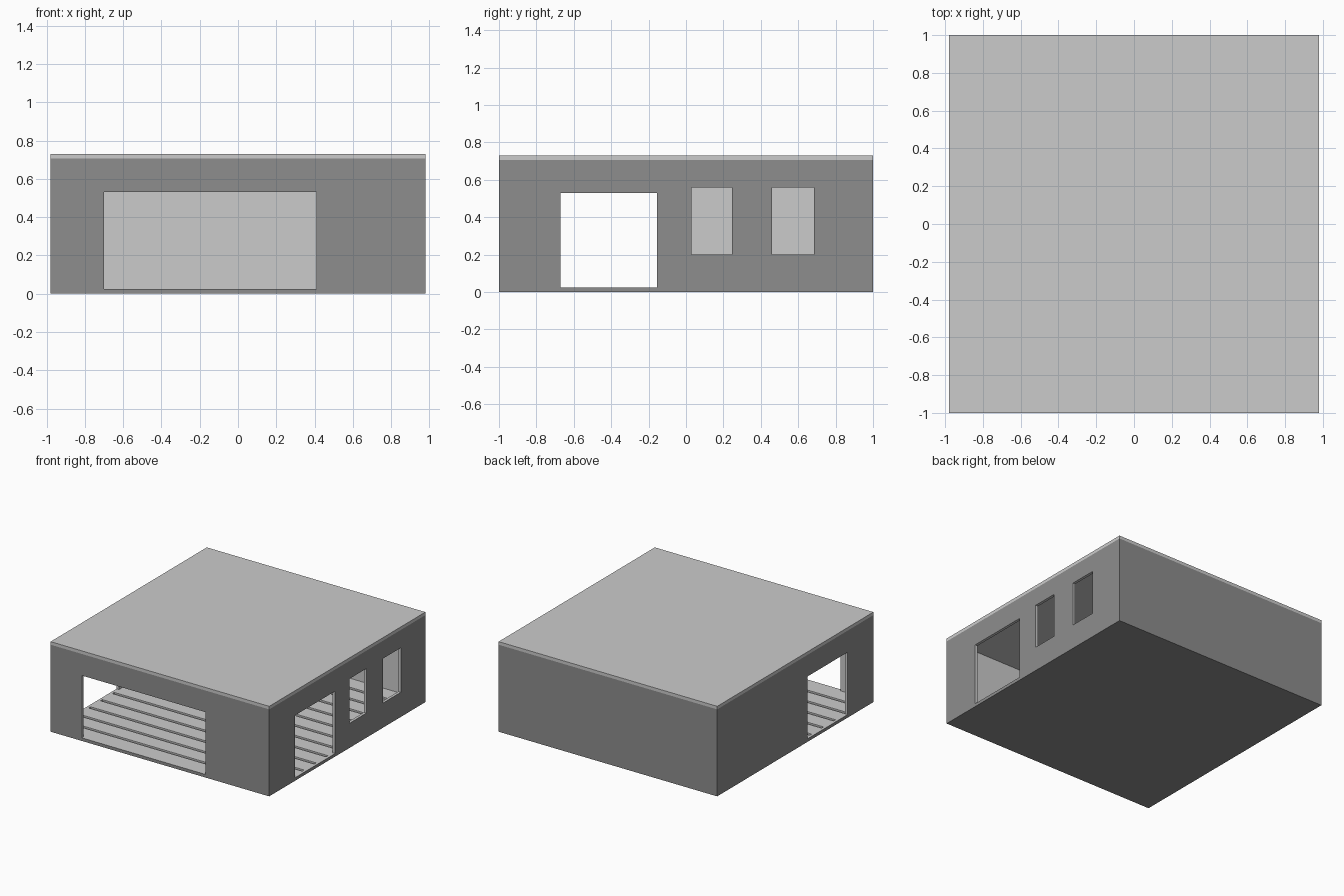
import bpy

if "Cube" in bpy.data.objects:
    bpy.data.objects.remove(bpy.data.objects["Cube"])

W, D, H = 0.98, 1.0, 0.705      # half width, half depth, wall height
ROOF = 0.025                    # roof slab thickness
T = 0.022                       # wall thickness
BASE, FLOOR = 0.012, 0.025      # base slab top, floor board top


def material(name, v):
    m = bpy.data.materials.new(name)
    m.diffuse_color = (v, v, v, 1)
    m.use_nodes = True
    m.node_tree.nodes["Principled BSDF"].inputs["Base Color"].default_value = m.diffuse_color
    return m


dark = material("dark_cladding", 0.27)
light = material("light_lining", 0.8)


def box(name, x, y, z, mat=None):
    """Box from (min, max) ranges on each axis."""
    mid = [(a + b) / 2 for a, b in (x, y, z)]
    bpy.ops.mesh.primitive_cube_add(size=1, location=mid)
    ob = bpy.context.object
    ob.name = name
    ob.scale = [b - a for a, b in (x, y, z)]
    bpy.ops.object.transform_apply(location=False, rotation=False, scale=True)
    if mat:
        ob.data.materials.append(mat)
    return ob


def cut(target, name, x, y, z):
    """Cut a light-lined box out of the target."""
    cutter = box(name, x, y, z, light)
    cutter.hide_render = True
    mod = target.modifiers.new(name, 'BOOLEAN')
    mod.operation = 'DIFFERENCE'
    mod.solver = 'EXACT'
    mod.material_mode = 'TRANSFER'
    mod.object = cutter
    bpy.context.view_layer.objects.active = target
    bpy.ops.object.modifier_apply(modifier=name)
    bpy.data.objects.remove(cutter)


# Walls and base in one shell, dark outside and light inside
walls = box("walls", (-W, W), (-D, D), (0, H), dark)
cut(walls, "room", (-W + T, W - T), (-D + T, D - T), (BASE, H + 0.1))

# Wide front opening, and a doorway running through both side walls
cut(walls, "front_opening", (-0.70, 0.41), (-D - 0.1, -D + 0.1), (FLOOR, 0.53))
cut(walls, "side_doorways", (-W - 0.1, W + 0.1), (-0.67, -0.155), (FLOOR, 0.53))

# Two windows in the right wall
for i, y in enumerate([(0.03, 0.245), (0.46, 0.685)]):
    cut(walls, f"window_{i + 1}", (W - 0.1, W + 0.1), y, (0.20, 0.56))

# Floor boards with narrow gaps
COUNT, GAP = 13, 0.025
pitch = (2 * (D - T) + GAP) / COUNT
for i in range(COUNT):
    y0 = -D + T + i * pitch
    box(f"floor_board_{i + 1}", (-W + T, W - T), (y0, y0 + pitch - GAP),
        (BASE, FLOOR))

# Flat roof slab
box("roof", (-W, W), (-D, D), (H, H + ROOF))
